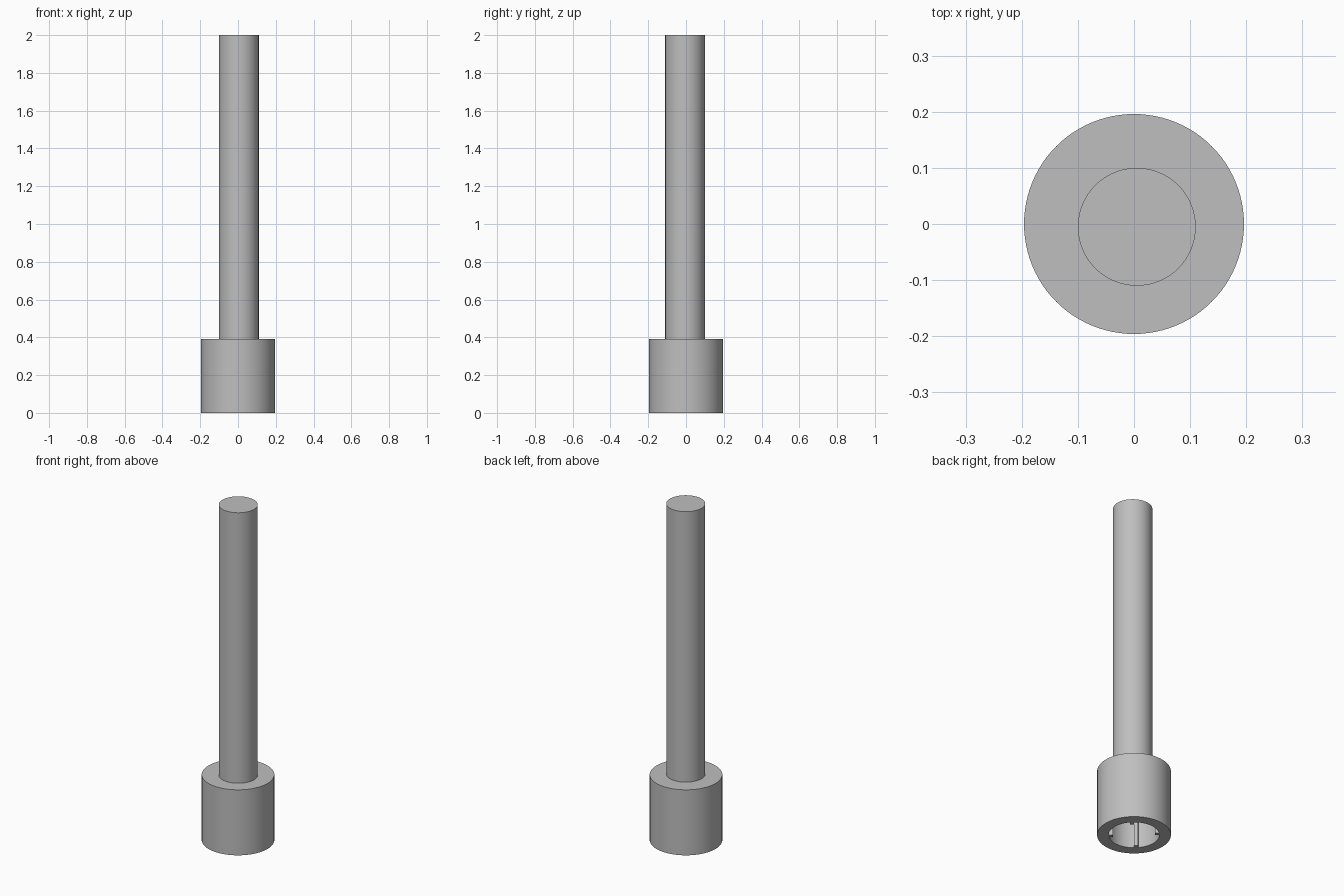
import bpy
import bmesh
import math

if "Cube" in bpy.data.objects:
    bpy.data.objects.remove(bpy.data.objects["Cube"])

GREY = (0.52, 0.52, 0.52, 1.0)
metal = bpy.data.materials.new("grey metal")
metal.use_nodes = True
metal.diffuse_color = GREY
metal.node_tree.nodes["Principled BSDF"].inputs["Base Color"].default_value = GREY

HEAD_R, HEAD_H = 0.196, 0.39
BORE_R, BORE_DEPTH = 0.135, 0.28
SHAFT_R, TOP = 0.105, 2.0
SIDES = 96


def finish(name, bm):
    """Turn a bmesh into a smooth-shaded metal object."""
    bmesh.ops.recalc_face_normals(bm, faces=bm.faces)
    mesh = bpy.data.meshes.new(name)
    bm.to_mesh(mesh)
    bm.free()
    mesh.materials.append(metal)
    obj = bpy.data.objects.new(name, mesh)
    bpy.context.collection.objects.link(obj)
    bpy.ops.object.select_all(action="DESELECT")
    obj.select_set(True)
    bpy.context.view_layer.objects.active = obj
    bpy.ops.object.shade_smooth_by_angle(angle=math.radians(30))
    return obj


# Socket head: a turned cup, open at the bottom
bm = bmesh.new()
profile = [(0, BORE_DEPTH), (BORE_R, BORE_DEPTH), (BORE_R, 0),
           (HEAD_R, 0), (HEAD_R, HEAD_H), (0, HEAD_H)]
verts = [bm.verts.new((r, 0, z)) for r, z in profile]
edges = [bm.edges.new(pair) for pair in zip(verts, verts[1:])]
bmesh.ops.spin(bm, geom=verts + edges, cent=(0, 0, 0), axis=(0, 0, 1),
               angle=math.tau, steps=SIDES, use_duplicate=False)
bmesh.ops.remove_doubles(bm, verts=bm.verts, dist=0.0001)
finish("socket_head", bm)

# Four slim keys inside the bore, on the diagonals
for i in range(4):
    bm = bmesh.new()
    bmesh.ops.create_cube(bm, size=1)
    bmesh.ops.scale(bm, vec=(0.03, 0.022, BORE_DEPTH), verts=bm.verts)
    bmesh.ops.translate(bm, vec=(BORE_R - 0.008, 0, BORE_DEPTH / 2), verts=bm.verts)
    key = finish(f"bore_key_{i + 1}", bm)
    key.rotation_euler.z = math.radians(45 + 90 * i)

# Long shaft, slightly off the head's axis
bm = bmesh.new()
bmesh.ops.create_cone(bm, cap_ends=True, segments=SIDES, radius1=SHAFT_R,
                      radius2=SHAFT_R, depth=TOP - HEAD_H + 0.02)
shaft = finish("shaft", bm)
shaft.location = (0.005, -0.005, (TOP + HEAD_H - 0.02) / 2)
